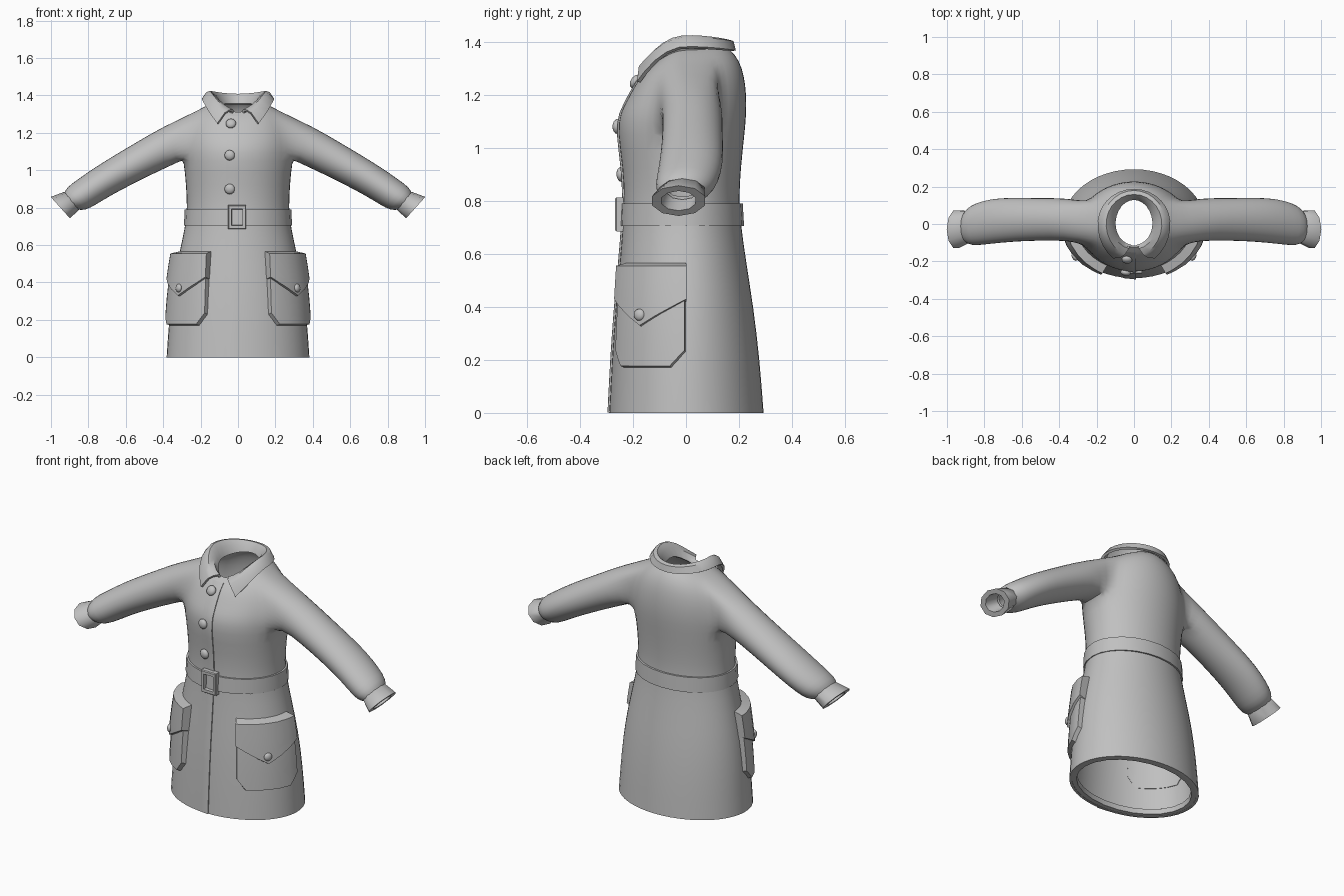
import bpy, bmesh, math
from mathutils import Vector
from mathutils.bvhtree import BVHTree

if "Cube" in bpy.data.objects:
    bpy.data.objects.remove(bpy.data.objects["Cube"])

N = 24
grey = bpy.data.materials.new("grey_cloth")
grey.diffuse_color = (0.53, 0.53, 0.53, 1)
grey.use_nodes = True
grey.node_tree.nodes["Principled BSDF"].inputs["Base Color"].default_value = grey.diffuse_color


def finish(bm, name, angle=35):
    bmesh.ops.recalc_face_normals(bm, faces=bm.faces)
    me = bpy.data.meshes.new(name)
    bm.to_mesh(me)
    bm.free()
    ob = bpy.data.objects.new(name, me)
    bpy.context.collection.objects.link(ob)
    me.materials.append(grey)
    for o in bpy.context.selected_objects:
        o.select_set(False)
    ob.select_set(True)
    bpy.context.view_layer.objects.active = ob
    bpy.ops.object.shade_smooth_by_angle(angle=math.radians(angle))
    return ob


def thicken(ob, amount, offset):
    m = ob.modifiers.new("cloth_thickness", 'SOLIDIFY')
    m.thickness = amount
    m.offset = offset
    ob.modifiers.new("crisp_rims", 'EDGE_SPLIT').split_angle = math.radians(55)


def skin(bm, rows, closed=True):
    """Quads between neighbouring rows of vertices."""
    for a, b in zip(rows, rows[1:]):
        n = len(a)
        for i in range(n if closed else n - 1):
            j = (i + 1) % n
            bm.faces.new((a[i], a[j], b[j], b[i]))


def torso_ring(hx, yf, yb, zs, zf, zb):
    pts = []
    for i in range(N):
        a = 2 * math.pi * i / N
        s = math.sin(a)
        y = yb * s if s > 0 else -yf * s
        pts.append((hx * math.cos(a), y, zs + ((zb if s > 0 else zf) - zs) * s * s))
    return pts


# Coat shell: half width, front y, back y, then side / front / back heights
profile = [
    (.386, -.293, .296, 0, 0, 0), (.373, -.283, .281, .2, .2, .2), (.35, -.269, .257, .4, .4, .4),
    (.314, -.252, .229, .57, .57, .57), (.281, -.24, .208, .72, .72, .72), (.275, -.236, .202, .8, .8, .8),
    (.28, -.24, .208, .92, .92, .92), (.294, -.262, .224, 1.06, 1.06, 1.06),
    (.294, -.252, .23, 1.13, 1.13, 1.13), (.284, -.224, .23, 1.2, 1.18, 1.2),
    (.26, -.197, .222, 1.265, 1.23, 1.27), (.215, -.174, .203, 1.32, 1.265, 1.33),
    (.155, -.148, .17, 1.355, 1.29, 1.37), (.118, -.125, .145, 1.37, 1.31, 1.385)]
ARM0, ARM1 = 7, 11
# Sleeve: x, y, z, half height, half depth, downward angle
sleeve = [(.355, .025, 1.14, .106, .116, 30), (.48, .025, 1.075, .098, .116, 30), (.6, .024, 1.01, .093, .118, 30),
          (.72, .02, .942, .088, .123, 32), (.81, .006, .882, .085, .12, 37), (.867, -.008, .846, .081, .11, 40),
          (.893, -.015, .832, .058, .085, 41)]


def arm_ring(sgn, x, y, z, h, d, slope, n, start=0.0):
    t = math.radians(slope)
    out = []
    for j in range(n):
        p = -math.pi / 2 + (j - start) * 2 * math.pi / n
        k = h * math.sin(p)
        out.append((sgn * (x + k * math.sin(t)), y + d * math.cos(p), z + k * math.cos(t)))
    return out


bm = bmesh.new()
rows = [[bm.verts.new(p) for p in torso_ring(*r)] for r in profile]
for r in range(len(rows) - 1):
    for i in range(N):
        side = min(i + .5, N - i - .5, abs(i + .5 - N / 2))
        if ARM0 <= r < ARM1 and side < 2:
            continue  # armhole
        j = (i + 1) % N
        bm.faces.new((rows[r][i], rows[r][j], rows[r + 1][j], rows[r + 1][i]))
for sgn in (1, -1):
    def at(r, c):
        return rows[r][c % N if sgn > 0 else (N // 2 - c) % N]
    loop = ([at(ARM0, c) for c in range(-2, 2)] + [at(r, 2) for r in range(ARM0, ARM1)]
            + [at(ARM1, c) for c in range(2, -2, -1)] + [at(r, -2) for r in range(ARM1, ARM0, -1)])
    skin(bm, [loop] + [[bm.verts.new(p) for p in arm_ring(sgn, *s, 16, 2)] for s in sleeve])
coat = finish(bm, "coat_shell", 180)
coat.modifiers.new("smooth_cloth", 'SUBSURF').levels = 1
coat.modifiers["smooth_cloth"].render_levels = 1
bpy.context.view_layer.update()
tree = BVHTree.FromObject(coat, bpy.context.evaluated_depsgraph_get())
thicken(coat, .014, -1)

# Thick hem band inside the bottom edge
bm = bmesh.new()
hem = [(.376, -.285, .288, .001), (.343, -.25, .253, .001), (.34, -.247, .249, .03), (.374, -.283, .285, .05)]
skin(bm, [[bm.verts.new(p) for p in torso_ring(h, f, b, z, z, z)] for h, f, b, z in hem])
finish(bm, "hem_band", 40)


def front(x, z):
    hit, n, _, _ = tree.ray_cast(Vector((x, -2, z)), Vector((0, 1, 0)))
    return hit, n


def around(a, z, off):
    d = Vector((math.cos(a), math.sin(a), 0))
    hit = tree.ray_cast(d * 2 + Vector((0, 0, z)), -d)[0]
    return hit + d * off


# Cuffs
for sgn, side in ((1, "left"), (-1, "right")):
    bm = bmesh.new()
    rings = [(.875, -.012, .845, .04, .06, 42), (.888, -.014, .838, .062, .088, 42), (.95, -.028, .8, .077, .105, 42),
             (.95, -.028, .8, .05, .068, 42), (.885, -.014, .838, .045, .06, 42)]
    skin(bm, [[bm.verts.new(p) for p in arm_ring(sgn, *r, 10)] for r in rings])
    finish(bm, side + "_cuff", 50)

# Front overlap panel with its edge just past the centre
bm = bmesh.new()
grid = []
for k in range(33):
    z = .001 + 1.29 * k / 32
    row = []
    for x, off in ((-.1, -.004), (-.05, .003), (.008, .007), (.012, .006), (.012, -.006)):
        row.append(bm.verts.new(front(x, z)[0] + Vector((0, -off, 0))))
    grid.append(row)
skin(bm, grid, False)
finish(bm, "front_overlap", 40)

# Belt
bm = bmesh.new()
belt = [(.262, -.225, .19, .705), (.289, -.25, .219, .705), (.285, -.246, .214, .79), (.262, -.225, .19, .79)]
rows = [[bm.verts.new(p) for p in torso_ring(h, f, b, z, z, z)] for h, f, b, z in belt]
skin(bm, rows + rows[:1])
finish(bm, "belt", 40)

# Buckle frame
bm = bmesh.new()


def rect(w, h, y):
    return [bm.verts.new((-.005 + sx * w, y, .749 + sz * h)) for sx, sz in ((-1, -1), (1, -1), (1, 1), (-1, 1))]


rows = [rect(.048, .064, -.236), rect(.048, .064, -.262), rect(.044, .06, -.267), rect(.03, .044, -.267),
        rect(.027, .041, -.236)]
skin(bm, rows + rows[:1])
finish(bm, "buckle_frame", 20)


# Domed buttons
def button(name, pos, n, r):
    bm = bmesh.new()
    bmesh.ops.create_uvsphere(bm, u_segments=14, v_segments=8, radius=r)
    q = n.to_track_quat('Z', 'Y')
    for v in bm.verts:
        v.co.z *= .6
        v.co = pos + q @ v.co
    finish(bm, name, 60)


for i, (x, z) in enumerate(((-.037, 1.245), (-.043, 1.08), (-.043, .9))):
    hit, n = front(x, z)
    button(f"front_button_{i + 1}", hit + n * .01, n, .028)


# Patch pockets and pointed flaps wrapped round the hips
def panel(name, sgn, top, bottom, back, off_top, off_bottom, inset, slope):
    bm = bmesh.new()
    us = (-1, -.85, -.7, -.35, 0, .35, .7, .85, 1)
    layers = []
    for outer in (0, 1):
        shrink = 1 - inset * outer
        grid = []
        for k in range(5):
            row = []
            for u in us:
                zt, zb = top - slope * outer, bottom(abs(u)) + .012 * outer
                z = zt + (zb - zt) * k / 4
                f = (top - z) / .4
                off = off_top + (off_bottom - off_top) * f if outer else -back
                p = around(math.radians(-28.5 + 28.5 * u * shrink), z, off)
                row.append(bm.verts.new((p.x * sgn, p.y, p.z)))
            grid.append(row)
        skin(bm, grid, False)
        layers.append(grid[0] + [r[-1] for r in grid[1:-1]] + grid[-1][::-1] + [r[0] for r in grid[-2:0:-1]])
    skin(bm, layers)
    finish(bm, name, 28)


for sgn, side in ((1, "left"), (-1, "right")):
    panel(side + "_pocket", sgn, .55, lambda u: .165 + max(0, u - .7) * .2, .018, .034, .022, .03, .012)
    panel(side + "_pocket_flap", sgn, .567, lambda u: .318 + .1 * u, .003, .049, .034, -.01, .012)
    a = math.radians(-29)
    p = around(a, .37, .041)
    button(side + "_pocket_button", Vector((p.x * sgn, p.y, p.z)),
           Vector((math.cos(a) * sgn, math.sin(a), .05)), .023)

# Folded collar: half width, front y, back y, heights side / front / back, front gap in degrees
bm = bmesh.new()
section = [(.105, -.118, .135, 1.35, 1.285, 1.355, 10), (.125, -.138, .148, 1.395, 1.315, 1.385, 14),
           (.15, -.168, .16, 1.418, 1.305, 1.402, 19), (.165, -.19, .174, 1.412, 1.28, 1.398, 25),
           (.189, -.218, .181, 1.378, 1.185, 1.366, 35)]
rows = []
for hx, yf, yb, zs, zf, zb, gap in section:
    row = []
    for k in range(25):
        a = math.radians(-90 + gap + (360 - 2 * gap) * k / 24)
        s = math.sin(a)
        row.append(bm.verts.new((hx * math.cos(a), yb * s if s > 0 else -yf * s,
                                 zs + ((zb if s > 0 else zf) - zs) * s * s)))
    rows.append(row)
skin(bm, rows, False)
collar = finish(bm, "collar", 40)
thicken(collar, .014, 0)
